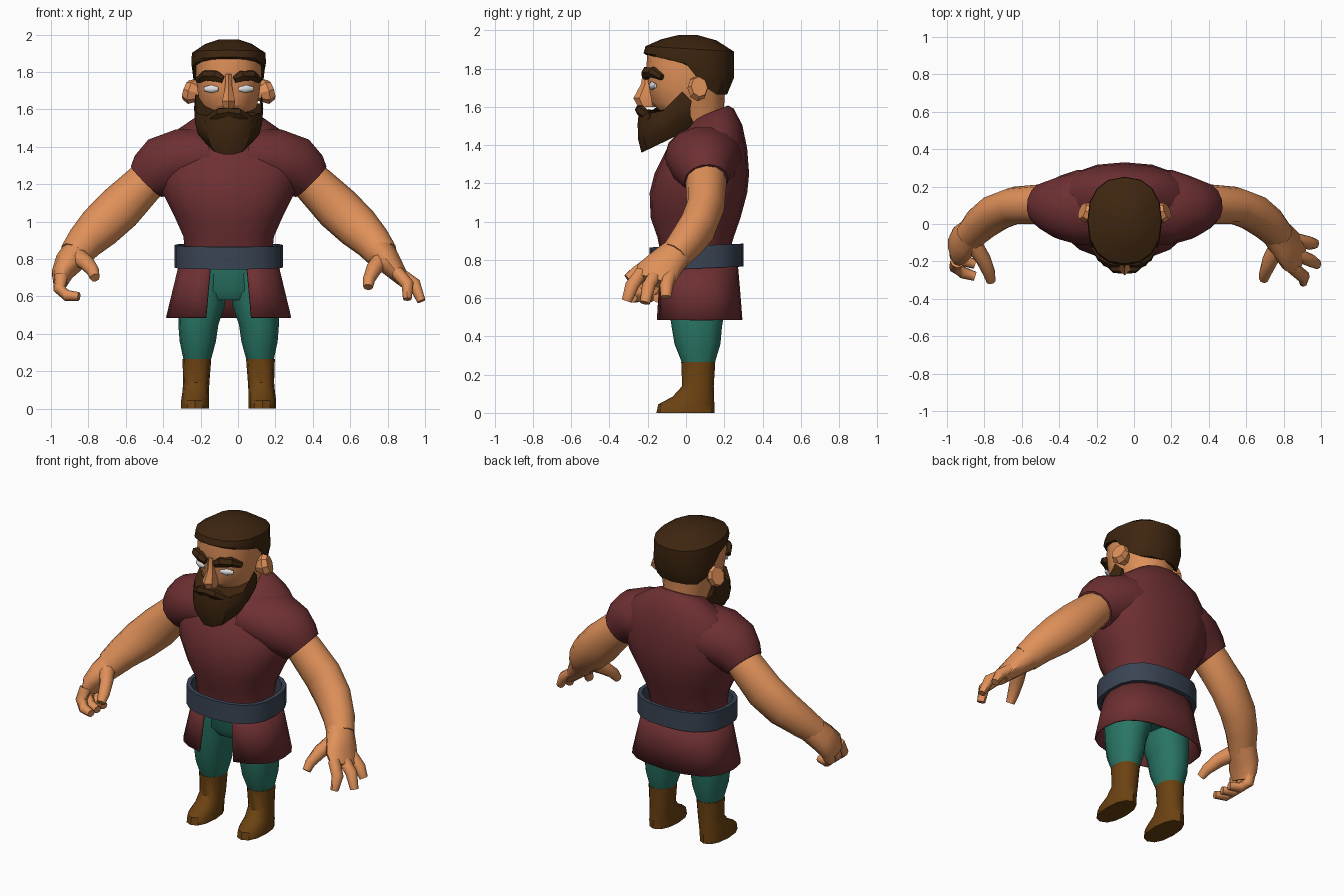
import bpy, bmesh, math
from mathutils import Vector

CX = -0.05  # body centre line


def material(name, rgb):
    m = bpy.data.materials.new(name)
    m.diffuse_color = (*rgb, 1)
    return m


SKIN = material("skin", (0.74, 0.28, 0.10))
SHIRT = material("dark_red_cloth", (0.155, 0.029, 0.032))
BELT = material("blue_grey_leather", (0.042, 0.058, 0.088))
TROUSER = material("teal_cloth", (0.022, 0.18, 0.13))
BOOT = material("brown_leather", (0.15, 0.055, 0.006))
HAIR = material("dark_brown_hair", (0.048, 0.019, 0.005))
EYE = material("eye_white", (0.75, 0.75, 0.77))


def loft(name, rings, mat, caps=True, wrap=False, closed=True, angle=40):
    """Skin a list of point rings into one mesh."""
    bm = bmesh.new()
    vs = [[bm.verts.new(p) for p in r] for r in rings]
    n = len(vs[0])
    pairs = list(zip(vs, vs[1:])) + ([(vs[-1], vs[0])] if wrap else [])
    for a, b in pairs:
        for i in range(n if closed else n - 1):
            j = (i + 1) % n
            bm.faces.new((a[i], a[j], b[j], b[i]))
    if caps:
        bm.faces.new(vs[0][::-1])
        bm.faces.new(vs[-1])
    bmesh.ops.recalc_face_normals(bm, faces=bm.faces)
    me = bpy.data.meshes.new(name)
    bm.to_mesh(me)
    bm.free()
    me.materials.append(mat)
    for p in me.polygons:
        p.use_smooth = True
    me.set_sharp_from_angle(angle=math.radians(angle))
    ob = bpy.data.objects.new(name, me)
    bpy.context.collection.objects.link(ob)
    return ob


def ring(z, hw, yf, yb, d=0, n=16, p=2.3, tilt=0, gap=0):
    """Flat rounded ring from half width and front/back depth; gap opens the front."""
    cy, ry = (yf + yb) / 2, (yb - yf) / 2
    pts = []
    for i in range(n):
        a = gap + (2 * math.pi - 2 * gap) * i / (n - 1 if gap else n)
        s, c = math.sin(a), math.cos(a)
        x = math.copysign(abs(s) ** (2 / p), s) * hw
        y = -math.copysign(abs(c) ** (2 / p), c) * ry
        pts.append(Vector((CX + d + x, cy + y, z + tilt * y)))
    return pts


def tube(name, stations, mat, side=1, n=12, angle=50):
    """Tube along stations (offset, y, z, depth radius, other radius)."""
    cs = [Vector((CX + side * s[0], s[1], s[2])) for s in stations]
    rings = []
    for i, s in enumerate(stations):
        t = (cs[min(i + 1, len(cs) - 1)] - cs[max(i - 1, 0)]).normalized()
        u = (Vector((0, 1, 0)) - t * t.y).normalized()
        v = t.cross(u)
        rings.append([cs[i] + u * s[3] * math.cos(k * math.tau / n)
                      + v * s[4] * math.sin(k * math.tau / n) for k in range(n)])
    return loft(name, rings, mat, angle=angle)


# Shirt body
loft("shirt_torso", [ring(*r[:4], n=18, tilt=r[4]) for r in (
    (.82, .235, -.13, .22, 0), (.92, .245, -.15, .25, 0), (1.02, .29, -.185, .285, 0),
    (1.15, .355, -.19, .32, 0), (1.25, .375, -.165, .33, 0), (1.38, .37, -.10, .32, 0),
    (1.47, .30, -.04, .295, .2), (1.54, .19, 0, .25, .4), (1.565, .13, .01, .22, .4))],
    SHIRT, angle=60)

# Skirt, open at the front
skirt = loft("shirt_skirt", [ring(z, hw, yf, yb, n=19, p=2.5, gap=math.radians(16.5))
             for z, hw, yf, yb in ((.79, .262, -.14, .27), (.64, .298, -.15, .283),
                                   (.487, .335, -.16, .295))],
             SHIRT, caps=False, closed=False)
mod = skirt.modifiers.new("thickness", "SOLIDIFY")
mod.thickness = 0.012

# Belt band
loft("belt", [ring(z, hw, yf, yb, n=20, p=2.5, tilt=.04) for z, hw, yf, yb in (
    (.755, .29, -.19, .30), (.875, .29, -.19, .30),
    (.875, .265, -.165, .275), (.755, .265, -.165, .275))],
    BELT, caps=False, wrap=True)

# Hips
loft("trouser_hips", [ring(*r) for r in (
    (.58, .15, -.06, .18), (.63, .225, -.09, .22), (.80, .23, -.10, .22))], TROUSER)

for side, word in ((1, "right"), (-1, "left")):
    # Legs and boots
    loft(word + "_trouser_leg", [ring(z, hw, yf, yb, d=side * d, n=12) for z, d, hw, yf, yb in (
        (.72, .125, .12, -.10, .22), (.55, .145, .125, -.09, .205), (.45, .162, .107, -.075, .188),
        (.36, .165, .097, -.06, .18), (.26, .168, .073, -.02, .15))], TROUSER)
    loft(word + "_boot", [ring(z, hw, yf, yb, d=side * d, n=12) for z, d, hw, yf, yb in (
        (.265, .17, .077, -.025, .153), (.14, .173, .07, -.02, .145), (.085, .177, .071, -.07, .147),
        (.045, .18, .074, -.145, .148), (0, .18, .074, -.155, .148))], BOOT)
    # Sleeves and arms
    tube(word + "_sleeve", [
        (.10, .09, 1.35, .20, .15), (.25, .09, 1.335, .20, .165), (.35, .09, 1.295, .17, .168),
        (.405, .10, 1.25, .137, .145), (.44, .105, 1.215, .116, .118)], SHIRT, side, 14, 60)
    tube(word + "_arm", [
        (.38, .105, 1.27, .10, .10), (.45, .105, 1.205, .107, .109), (.585, .10, 1.07, .10, .124),
        (.69, .06, .97, .10, .118), (.77, 0, .89, .093, .10), (.825, -.06, .82, .08, .085)],
        SKIN, side, 12, 60)
    # Ears
    tube(word + "_ear", [(.15, .045, 1.685, .03, .04), (.20, .06, 1.695, .055, .068),
                         (.228, .07, 1.705, .045, .055)], SKIN, side, 8, 30)
    # Eyes and brows
    tube(word + "_eye", [(.055, -.185, 1.71, .008, .012), (.09, -.178, 1.71, .016, .022),
                         (.13, -.16, 1.71, .008, .012)], EYE, side, 8)
    tube(word + "_brow", [(.03, -.21, 1.76, .022, .022), (.07, -.205, 1.778, .03, .033),
                          (.125, -.175, 1.782, .028, .03), (.165, -.125, 1.755, .015, .018)],
         HAIR, side, 6, 30)
    # Moustache halves
    tube(word + "_moustache", [(-.005, -.245, 1.585, .022, .026), (.05, -.238, 1.58, .026, .03),
                               (.12, -.18, 1.54, .02, .025)], HAIR, side, 6, 30)

# Open right hand
tube("right_palm", [(.80, -.035, .845, .08, .085), (.855, -.10, .785, .10, .068),
                    (.895, -.15, .735, .115, .052), (.935, -.175, .685, .105, .036)], SKIN)
for i, (by, tx, ty, tz) in enumerate(((-.255, .955, -.31, .585), (-.175, 1.03, -.215, .575),
                                      (-.10, 1.02, -.105, .605))):
    tube(f"right_finger_{i + 1}", [
        (.90, by + .02, .73, .036, .036), ((.92 + tx) / 2 + .02, (by + ty) / 2, .665, .036, .034),
        (tx, ty, tz, .027, .023)], SKIN, 1, 8)
tube("right_thumb", [(.83, -.10, .81, .05, .05), (.775, -.20, .745, .042, .042),
                     (.75, -.265, .69, .034, .033), (.745, -.295, .65, .026, .026)], SKIN, 1, 8)

# Curled left hand
tube("left_palm", [(.80, -.035, .845, .08, .085), (.86, -.09, .775, .095, .075),
                   (.89, -.13, .72, .10, .058), (.90, -.145, .67, .085, .04)], SKIN, -1)
for i, y in enumerate((-.07, -.135, -.20)):
    tube(f"left_finger_{i + 1}", [
        (.895, y, .71, .036, .038), (.905, y - .03, .64, .036, .034),
        (.865, y - .06, .605, .032, .03), (.80, y - .08, .60, .025, .023)], SKIN, -1, 8)
tube("left_thumb", [(.82, -.09, .82, .05, .05), (.755, -.19, .775, .04, .042),
                    (.725, -.26, .735, .034, .034), (.715, -.305, .70, .026, .026)], SKIN, -1, 8)

# Head, neck and nose
loft("head", [ring(*r, n=14) for r in (
    (1.45, .11, 0, .19), (1.55, .13, -.10, .195), (1.62, .155, -.185, .20),
    (1.70, .17, -.197, .205), (1.78, .18, -.21, .22), (1.90, .175, -.20, .21))], SKIN)
loft("nose", [ring(*r, n=6, p=2) for r in (
    (1.79, .018, -.225, -.17), (1.72, .022, -.235, -.15), (1.645, .04, -.275, -.15),
    (1.60, .032, -.25, -.15))], SKIN, angle=30)


def hairline(y):
    """Hair edge height: high on the brow, dropping behind the ears."""
    if y < 0:
        return 1.825 - 0.23 * y
    return max(1.665, 1.825 - 1.25 * y)


# Hair cap
edge = ring(0, .194, -.213, .215)
low = ring(0, .20, -.222, .252)
for e, l in zip(edge, low):
    e.z = hairline(e.y)
    l.z = e.z + 0.4 * (1.89 - e.z)
loft("hair", [edge, low, ring(1.903, .196, -.212, .25, tilt=-.06),
              ring(1.95, .125, -.13, .16, tilt=-.02), ring(1.975, .05, -.04, .06)],
     HAIR, angle=28)

# Beard wrapped around the jaw: offset, y, top z, bottom z
half = [(.165, .03, 1.63, 1.515), (.178, -.02, 1.68, 1.47), (.172, -.12, 1.58, 1.42),
        (.11, -.215, 1.56, 1.375), (.04, -.245, 1.59, 1.36)]
cols = [(d, y, t, b) for d, y, t, b in half] + [(-d, y, t, b) for d, y, t, b in half[::-1]]
loft("beard", [[Vector((CX + d * w, y + dy, t + (b - t) * f)) for d, y, t, b in cols]
               for f, w, dy in ((0, 1, 0), (.35, 1.04, -.008), (.7, .96, -.005), (1, .72, .012))],
     HAIR, angle=30)
